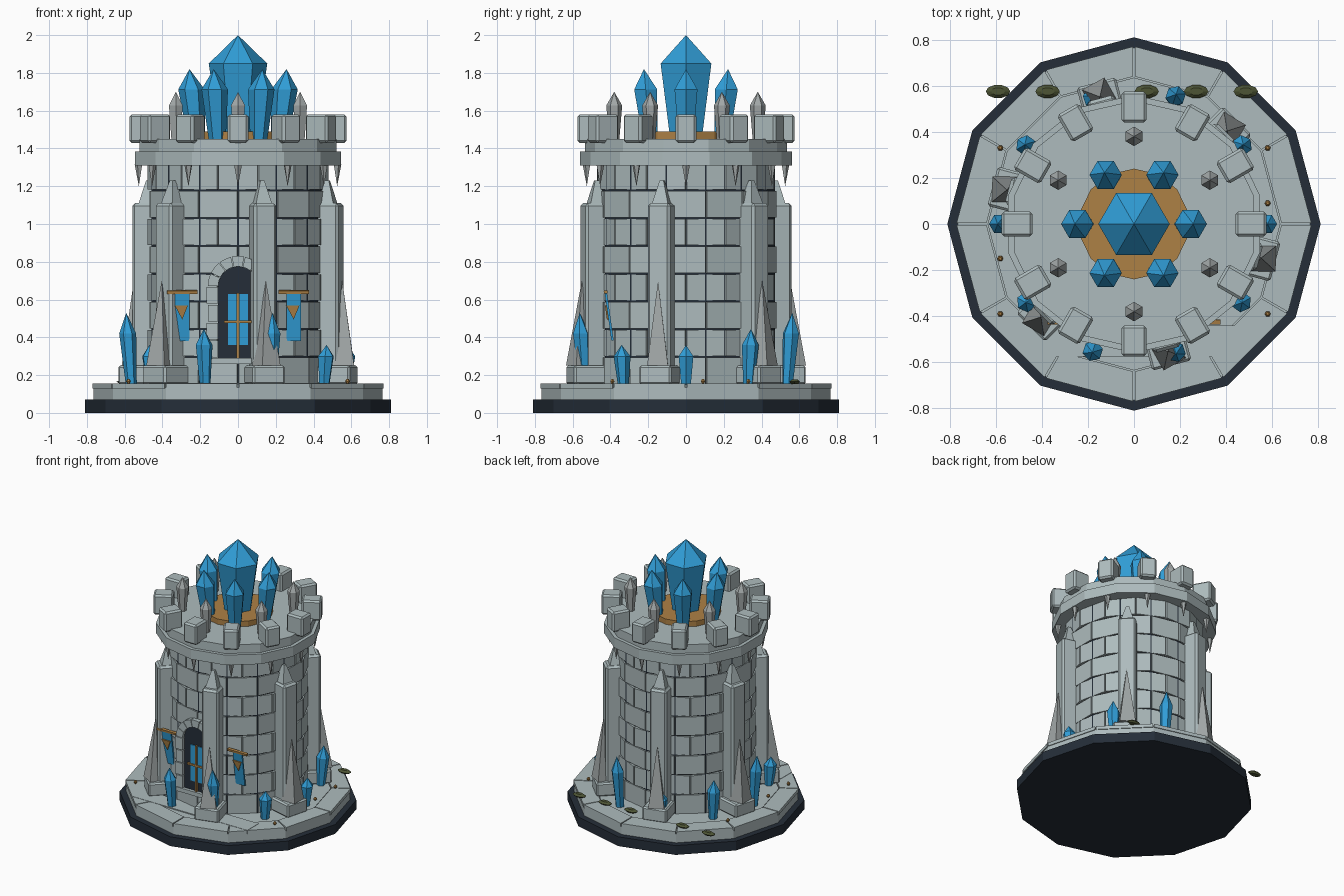
import bpy, bmesh
from math import sin, cos, pi, radians
from mathutils import Vector

cube = bpy.data.objects.get("Cube")
if cube:
    bpy.data.objects.remove(cube)


def material(name, rgb):
    m = bpy.data.materials.new(name)
    m.use_nodes = True
    m.diffuse_color = (*rgb, 1)
    m.node_tree.nodes["Principled BSDF"].inputs["Base Color"].default_value = (*rgb, 1)
    return m


STONE = material("pale stone", (0.42, 0.50, 0.51))
ROCK = material("grey rock", (0.36, 0.39, 0.39))
DARK = material("dark slate", (0.018, 0.027, 0.04))
BLUE = material("blue crystal", (0.03, 0.34, 0.68))
GOLD = material("bronze", (0.42, 0.22, 0.06))
MOSS = material("moss", (0.075, 0.09, 0.035))


def finish(name, bm, mat, angle=0, r=0, z=0, bevel=0):
    """Store the mesh and place it at a polar position, local x pointing outward."""
    bmesh.ops.remove_doubles(bm, verts=bm.verts, dist=1e-5)
    bmesh.ops.recalc_face_normals(bm, faces=bm.faces)
    mesh = bpy.data.meshes.new(name)
    bm.to_mesh(mesh)
    bm.free()
    mesh.materials.append(mat)
    ob = bpy.data.objects.new(name, mesh)
    bpy.context.collection.objects.link(ob)
    ob.location = (r * cos(angle), r * sin(angle), z)
    ob.rotation_euler.z = angle
    if bevel:
        mod = ob.modifiers.new("Bevel", "BEVEL")
        mod.width = bevel
        mod.segments = 1
    return ob


def loft(name, n, profile, mat, turn=0.0, lean=0.0, squash=1.0, **place):
    """Many-sided solid from (radius, height) rings; lean shifts it outward with height."""
    bm = bmesh.new()
    rings = []
    for rad, h in profile:
        angles = [turn + 2 * pi * k / n for k in range(n)]
        rings.append([bm.verts.new((rad * cos(a) + lean * h, rad * sin(a) * squash, h))
                      for a in angles])
    for low, high in zip(rings, rings[1:]):
        for k in range(n):
            j = (k + 1) % n
            bm.faces.new((low[k], low[j], high[j], high[k]))
    for ring, (rad, _) in zip((rings[0], rings[-1]), (profile[0], profile[-1])):
        if rad > 0:
            bm.faces.new(ring)
    bmesh.ops.dissolve_degenerate(bm, dist=1e-6, edges=bm.edges)
    return finish(name, bm, mat, **place)


def prism(name, points, lo, hi, mat, facade=False, **place):
    """Extrude an outline: upward from (x, y), or along y from (x, z) for facade parts."""
    bm = bmesh.new()
    to3d = (lambda p, d: (p[0], d, p[1])) if facade else (lambda p, d: (p[0], p[1], d))
    face = bm.faces.new([bm.verts.new(to3d(p, lo)) for p in points])
    new = bmesh.ops.extrude_face_region(bm, geom=[face])["geom"]
    verts = [v for v in new if isinstance(v, bmesh.types.BMVert)]
    bmesh.ops.translate(bm, verts=verts, vec=Vector(to3d((0, 0), hi - lo)))
    return finish(name, bm, mat, **place)


def rect(x0, x1, y0, y1):
    return [(x0, y0), (x1, y0), (x1, y1), (x0, y1)]


def arc(rad, a0, a1, steps, cz=0.0):
    return [(rad * cos(a), cz + rad * sin(a))
            for a in (a0 + (a1 - a0) * i / steps for i in range(steps + 1))]


def crystal(name, rad, height, mat, lean=0.0, **place):
    return loft(name, 6, [(rad * 0.65, 0), (rad, height * 0.71), (0, height)], mat,
                lean=lean, **place)


# Stepped base with a ring of paving slabs
loft("base_plate", 12, [(0.81, 0), (0.81, 0.07)], DARK)
loft("plinth", 12, [(0.765, 0.07), (0.765, 0.135)], STONE)
loft("courtyard_floor", 12, [(0.635, 0.13), (0.635, 0.15)], STONE)
for k in range(12):
    a0, a1 = radians(30 * k + 0.3), radians(30 * k + 29.7)
    prism("paving_slab", arc(0.77, a0, a1, 1) + arc(0.64, a1, a0, 1), 0.13, 0.155, STONE)
prism("front_threshold", rect(-0.48, 0.48, -0.575, -0.44), 0.13, 0.157, STONE)

# Tower wall: dark mortar core and staggered courses of blocks
SIDES, COURSES, WALL_LOW, WALL_TOP = 14, 8, 0.15, 1.325
step = 2 * pi / SIDES
course = (WALL_TOP - WALL_LOW) / COURSES
loft("mortar_core", SIDES, [(0.470, WALL_LOW), (0.470, WALL_TOP)], DARK, turn=-pi / 2)
for row in range(COURSES):
    low = WALL_LOW + row * course
    for k in range(SIDES):
        a = -pi / 2 + step * (k + (0.5 if row % 2 == 0 else 0))
        prism("wall_block", rect(0.42, 0.469, -0.102, 0.102),
              low + 0.004, low + course - 0.004, STONE, angle=a)

# Collar, deck, battlements and hanging spikes
loft("collar", SIDES, [(0.56, 1.31), (0.56, 1.385)], STONE, turn=-pi / 2)
loft("deck", SIDES, [(0.535, 1.385), (0.535, 1.45)], STONE, turn=-pi / 2)
for k in range(12):
    a = radians(30 * k)
    prism("merlon", rect(0.44, 0.575, -0.055, 0.055), 1.43, 1.58, STONE, angle=a, bevel=0.012)
    loft("hanging_spike", 5, [(0, 1.20), (0.022, 1.315)], ROCK, angle=a, r=0.525)

# Crown of crystals on a bronze disc
loft("crown_disc", SIDES, [(0.24, 1.44), (0.24, 1.49)], GOLD, turn=-pi / 2)
crystal("great_crystal", 0.155, 0.52, BLUE, z=1.48)
for k in range(6):
    a = radians(60 * k)
    crystal("crown_crystal", 0.07, 0.37, BLUE, lean=0.1, angle=a, r=0.22, z=1.45)
    crystal("deck_spike", 0.042, 0.25, ROCK, angle=a + pi / 6, r=0.38, z=1.45)

# Six buttresses with plinth, cap and leaning rock shard
for k in range(6):
    a = radians(45 + 60 * k)
    prism("buttress_plinth", rect(0.44, 0.635, -0.088, 0.088), 0.15, 0.25, STONE,
          angle=a, bevel=0.01)
    prism("buttress_column", rect(0.43, 0.565, -0.062, 0.062), 0.2, 1.11, STONE,
          angle=a, bevel=0.014)
    loft("buttress_cap", 4, [(0.065, 0), (0.015, 0.13)], STONE, turn=pi / 4,
         angle=a, r=0.49, z=1.10)
    loft("rock_shard", 4, [(0.078, 0), (0, 0.45)], ROCK, turn=pi / 4 + 0.25, lean=-0.02,
         angle=a, r=0.58, z=0.25)

# Ground crystals in three repeating heights
for k in range(10):
    crystal("ground_crystal", 0.045, (0.21, 0.295, 0.38)[k % 3], BLUE, lean=0.07,
            angle=radians(36 * k), r=0.565, z=0.15)

# Arched doorway
SPRING, OPEN, OUTER = 0.67, 0.105, 0.16
prism("door_recess", [(-OPEN, 0.29)] + [(OPEN, 0.29)] + arc(OPEN, 0, pi, 12, SPRING),
      -0.487, -0.43, DARK, facade=True)
for k in range(7):
    a0, a1 = pi * k / 7 + 0.015, pi * (k + 1) / 7 - 0.015
    prism("arch_stone", arc(OPEN, a0, a1, 2, SPRING) + arc(OUTER, a1, a0, 2, SPRING),
          -0.51, -0.42, STONE, facade=True)
for side in (-1, 1):
    for k in range(4):
        low = 0.29 + k * 0.095
        edge = OUTER + (0.008 if k % 2 else 0)
        prism("jamb_stone", rect(side * OPEN, side * edge, low + 0.003, low + 0.092),
              -0.51, -0.40, STONE, facade=True)
    prism("door_pane", rect(side * 0.006, side * 0.052, 0.36, 0.63), -0.493, -0.485, BLUE,
          facade=True)
prism("door_sill", rect(-OUTER, OUTER, 0.26, 0.29), -0.51, -0.42, STONE, facade=True)
prism("door_bar_upright", rect(-0.007, 0.007, 0.29, 0.635), -0.502, -0.485, GOLD, facade=True)
prism("door_bar_cross", rect(-0.075, 0.075, 0.477, 0.49), -0.502, -0.485, GOLD, facade=True)

# Banners on either side of the door
for side in (-1, 1):
    x, top = side * 0.295, 0.64
    parts = [
        prism("banner_rod", rect(-0.08, 0.08, -0.008, 0.008), -0.01, 0.01, GOLD, facade=True),
        prism("banner_cloth", rect(-0.038, 0.038, -0.26, 0), -0.006, 0.006, BLUE, facade=True),
        prism("banner_emblem", [(-0.04, -0.07), (0.03, -0.07), (0, -0.145)],
              -0.014, -0.005, GOLD, facade=True)]
    for ob in parts:
        ob.location = (x, -0.425, top)
        ob.rotation_euler.x = radians(8)

# Moss tufts along the back, bronze pebbles along the sides
for x in (-0.59, -0.375, 0.055, 0.27, 0.485):
    tuft = loft("moss_tuft", 10, [(0.035, -0.012), (0.053, 0), (0.03, 0.012)], MOSS, squash=0.55)
    tuft.location = (x, 0.575, 0.165)
for x, ys in ((0.58, (-0.39, 0.09, 0.33)), (-0.58, (-0.39, -0.15, 0.33))):
    for y in ys:
        pebble = loft("pebble", 6, [(0.006, -0.012), (0.013, 0), (0.006, 0.012)], GOLD)
        pebble.location = (x, y, 0.167)
